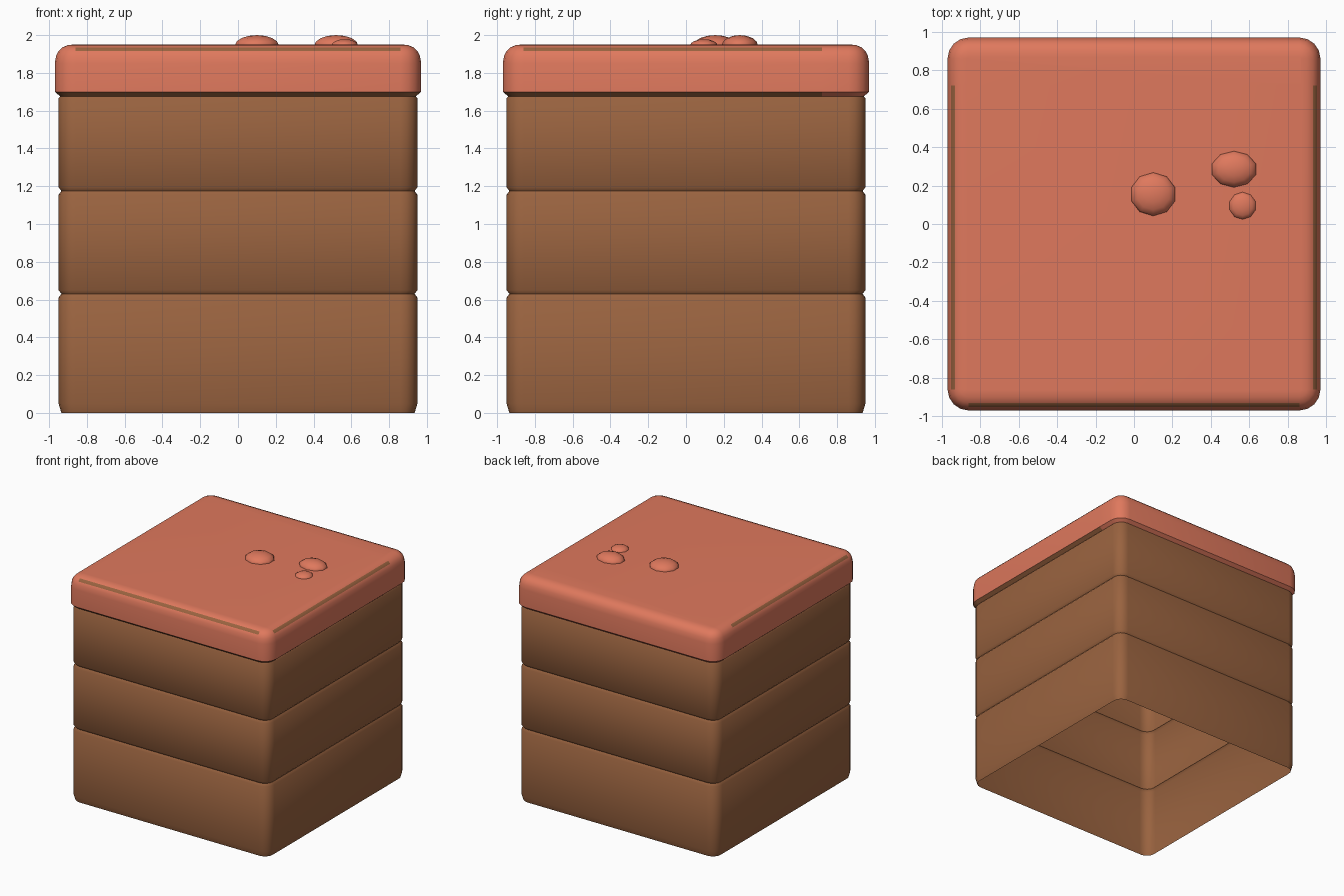
import bpy, bmesh, math

cube = bpy.data.objects.get("Cube")
if cube:
    bpy.data.objects.remove(cube)


def material(name, rgb):
    mat = bpy.data.materials.new(name)
    mat.use_nodes = True
    mat.diffuse_color = (*rgb, 1)
    mat.node_tree.nodes["Principled BSDF"].inputs["Base Color"].default_value = (*rgb, 1)
    return mat


SPONGE = material("brown sponge", (0.32, 0.124, 0.05))
ICING = material("coral icing", (0.74, 0.19, 0.11))
CORNER = 0.86   # centre of the rounded corners
CUT = 0.72      # where the exposed sponge ends on the sides


def ring(bm, half, z, steps=4):
    """One rounded-square loop of vertices."""
    verts = []
    for q in range(4):
        base = q * math.pi / 2
        cx = CORNER * math.copysign(1, math.cos(base + math.pi / 4))
        cy = CORNER * math.copysign(1, math.sin(base + math.pi / 4))
        for s in range(steps + 1):
            a = base + s / steps * math.pi / 2
            r = half - CORNER
            verts.append(bm.verts.new((cx + r * math.cos(a), cy + r * math.sin(a), z)))
    return verts


def loft(profile):
    """Skin rounded-square loops, open below and closed on top."""
    bm = bmesh.new()
    loops = [ring(bm, h, z) for h, z in profile]
    for a, b in zip(loops, loops[1:]):
        n = len(a)
        for i in range(n):
            j = (i + 1) % n
            bm.faces.new((a[i], a[j], b[j], b[i]))
    bm.faces.new(loops[-1])
    return bm


def finish(bm, name, mats, angle):
    mesh = bpy.data.meshes.new(name)
    bm.to_mesh(mesh)
    bm.free()
    for m in mats:
        mesh.materials.append(m)
    obj = bpy.data.objects.new(name, mesh)
    bpy.context.collection.objects.link(obj)
    bpy.ops.object.select_all(action="DESELECT")
    obj.select_set(True)
    bpy.context.view_layer.objects.active = obj
    bpy.ops.object.shade_smooth_by_angle(angle=math.radians(angle))
    return obj


# Stacked sponge layers: hollow shell with a groove between layers
profile = [(0.935, 0), (0.95, 0.05)]
for groove in (0.63, 1.175, 1.685):
    profile += [(0.95, groove - 0.02), (0.935, groove), (0.95, groove + 0.02)]
profile += [(0.95, 1.83), (0.93, 1.89), (0.87, 1.935)]
finish(loft(profile), "sponge_layers", [SPONGE], 45)

# Icing lid with a rounded top edge
bm = loft([(0.94, 1.675), (0.97, 1.70), (0.97, 1.85), (0.963, 1.89), (0.951, 1.915),
           (0.931, 1.935), (0.90, 1.947), (0.87, 1.95)])
bmesh.ops.bisect_plane(bm, geom=bm.verts[:] + bm.edges[:] + bm.faces[:],
                       plane_co=(0, CUT, 0), plane_no=(0, 1, 0))

# Sponge showing through the lower rim and a thin band on three upper edges
for f in bm.faces:
    c = f.calc_center_median()
    straight = min(abs(c.x), abs(c.y)) < CORNER
    rim = c.z < 1.70
    band = 1.915 < c.z < 1.935 and straight
    if c.y < CUT and (rim or band):
        f.material_index = 1
finish(bm, "icing_lid", [ICING, SPONGE], 40)

# Icing blobs on top
blobs = [("large_blob", 0.10, 0.155, 0.122, 0.115, 0.055),
         ("oval_blob", 0.52, 0.285, 0.122, 0.096, 0.055),
         ("small_blob", 0.565, 0.095, 0.073, 0.073, 0.033)]
for name, x, y, rx, ry, rz in blobs:
    bm = bmesh.new()
    bmesh.ops.create_uvsphere(bm, u_segments=10, v_segments=8, radius=1)
    bmesh.ops.scale(bm, vec=(rx, ry, rz), verts=bm.verts)
    bmesh.ops.translate(bm, vec=(x, y, 1.945), verts=bm.verts)
    finish(bm, name, [ICING], 60)
